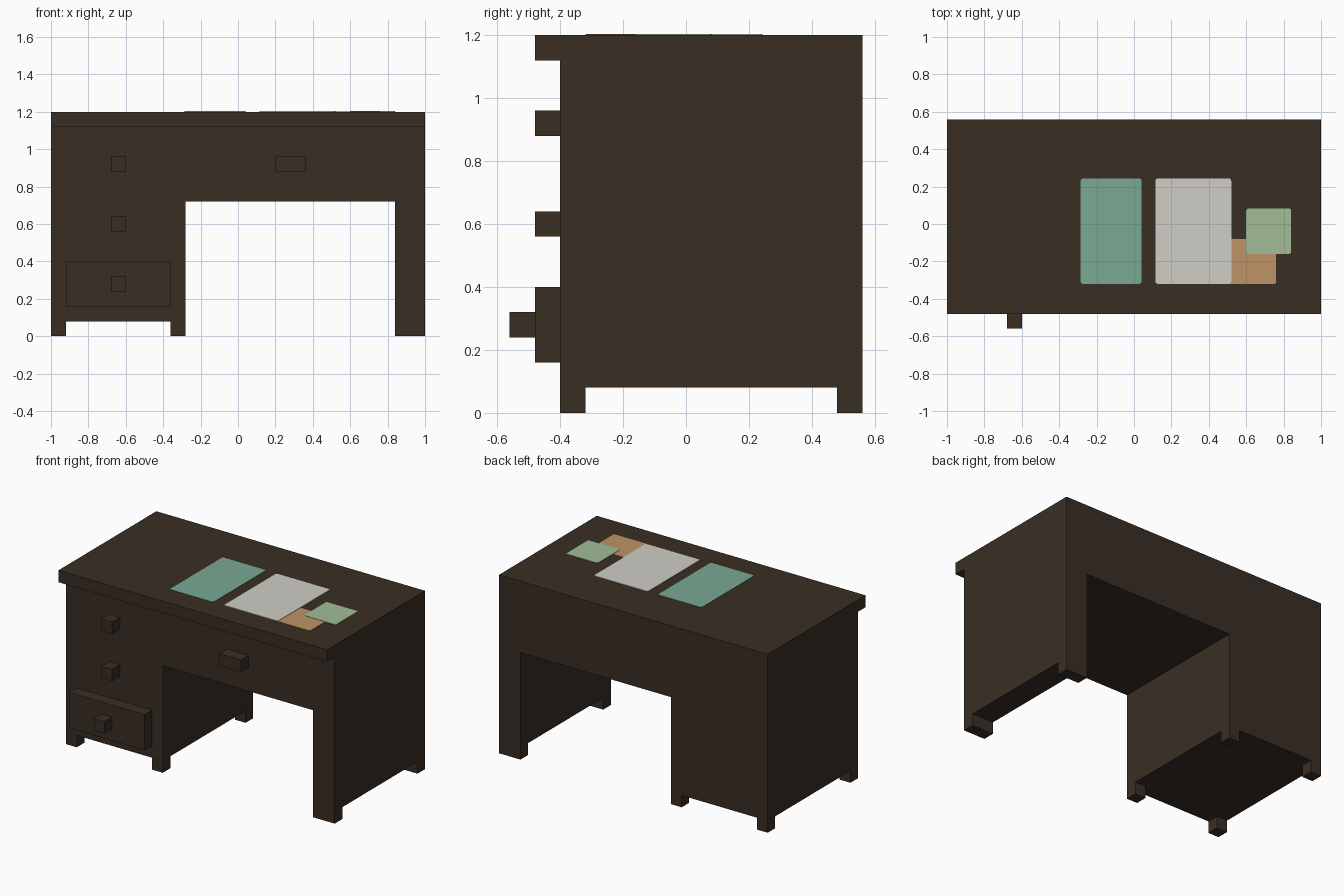
import bpy
import bmesh
import math

if "Cube" in bpy.data.objects:
    bpy.data.objects.remove(bpy.data.objects["Cube"])


def material(name, rgb):
    m = bpy.data.materials.new(name)
    lin = [(c / 255 / 12.92) if c < 10 else ((c / 255 + 0.055) / 1.055) ** 2.4 for c in rgb]
    m.diffuse_color = (*lin, 1)
    m.use_nodes = True
    m.node_tree.nodes["Principled BSDF"].inputs["Base Color"].default_value = m.diffuse_color
    return m


wood = material("dark_wood", (57, 46, 36))
teal = material("teal_folder", (122, 169, 147))
white = material("paper_white", (207, 205, 198))
tan = material("tan_note", (190, 147, 102))
green = material("green_note", (162, 190, 151))


def extrude(name, points, vec, mat):
    """Closed polygon swept along a vector."""
    bm = bmesh.new()
    face = bm.faces.new([bm.verts.new(p) for p in points])
    moved = bmesh.ops.extrude_face_region(bm, geom=[face])["geom"]
    bmesh.ops.translate(bm, vec=vec, verts=[g for g in moved if isinstance(g, bmesh.types.BMVert)])
    bmesh.ops.recalc_face_normals(bm, faces=bm.faces)
    me = bpy.data.meshes.new(name)
    bm.to_mesh(me)
    bm.free()
    me.materials.append(mat)
    ob = bpy.data.objects.new(name, me)
    bpy.context.collection.objects.link(ob)
    return ob


def box(name, x, y, z, mat=wood):
    pts = [(x[0], y[0], z[0]), (x[1], y[0], z[0]), (x[1], y[1], z[0]), (x[0], y[1], z[0])]
    return extrude(name, pts, (0, 0, z[1] - z[0]), mat)


def sheet(name, x, y, top, mat, r=0.012):
    """Thin paper with slightly rounded corners lying on the desk."""
    corners = [(x[1] - r, y[1] - r), (x[0] + r, y[1] - r), (x[0] + r, y[0] + r), (x[1] - r, y[0] + r)]
    pts = []
    for i, (cx, cy) in enumerate(corners):
        for k in range(4):
            a = math.pi / 2 * (i + k / 3)
            pts.append((cx + r * math.cos(a), cy + r * math.sin(a), 1.199))
    return extrude(name, pts, (0, 0, top - 1.199), mat)


# Carcass: drawer pedestal, kneehole and side panel in one profile
profile = [(-1, 0.08), (-0.28, 0.08), (-0.28, 0.72), (0.84, 0.72),
           (0.84, 0.08), (1, 0.08), (1, 1.12), (-1, 1.12)]
extrude("desk_body", [(x, -0.40, z) for x, z in profile], (0, 0.96, 0), wood)

# Desk top, overhanging the front
box("desk_top", (-1, 1), (-0.48, 0.56), (1.12, 1.2))

# Feet, front and back
for side, y in (("front", (-0.40, -0.32)), ("back", (0.48, 0.56))):
    for part, x in (("left", (-1, -0.92)), ("middle", (-0.36, -0.28)), ("right", (0.84, 1))):
        box(f"{side}_{part}_foot", x, y, (0, 0.08))

# Open bottom drawer, knobs and centre handle
box("open_drawer", (-0.92, -0.36), (-0.48, -0.40), (0.16, 0.40))
for name, z, y in (("lower", 0.24, -0.48), ("middle", 0.56, -0.40), ("upper", 0.88, -0.40)):
    box(f"{name}_drawer_knob", (-0.68, -0.60), (y - 0.08, y), (z, z + 0.08))
box("centre_drawer_handle", (0.20, 0.36), (-0.48, -0.40), (0.88, 0.96))

# Papers on the desk, stacked by tiny height steps
sheet("teal_folder", (-0.285, 0.04), (-0.32, 0.243), 1.203, teal)
sheet("tan_note", (0.50, 0.76), (-0.32, -0.08), 1.202, tan)
sheet("white_paper", (0.115, 0.52), (-0.32, 0.243), 1.204, white)
sheet("green_note", (0.60, 0.84), (-0.16, 0.083), 1.204, green)
